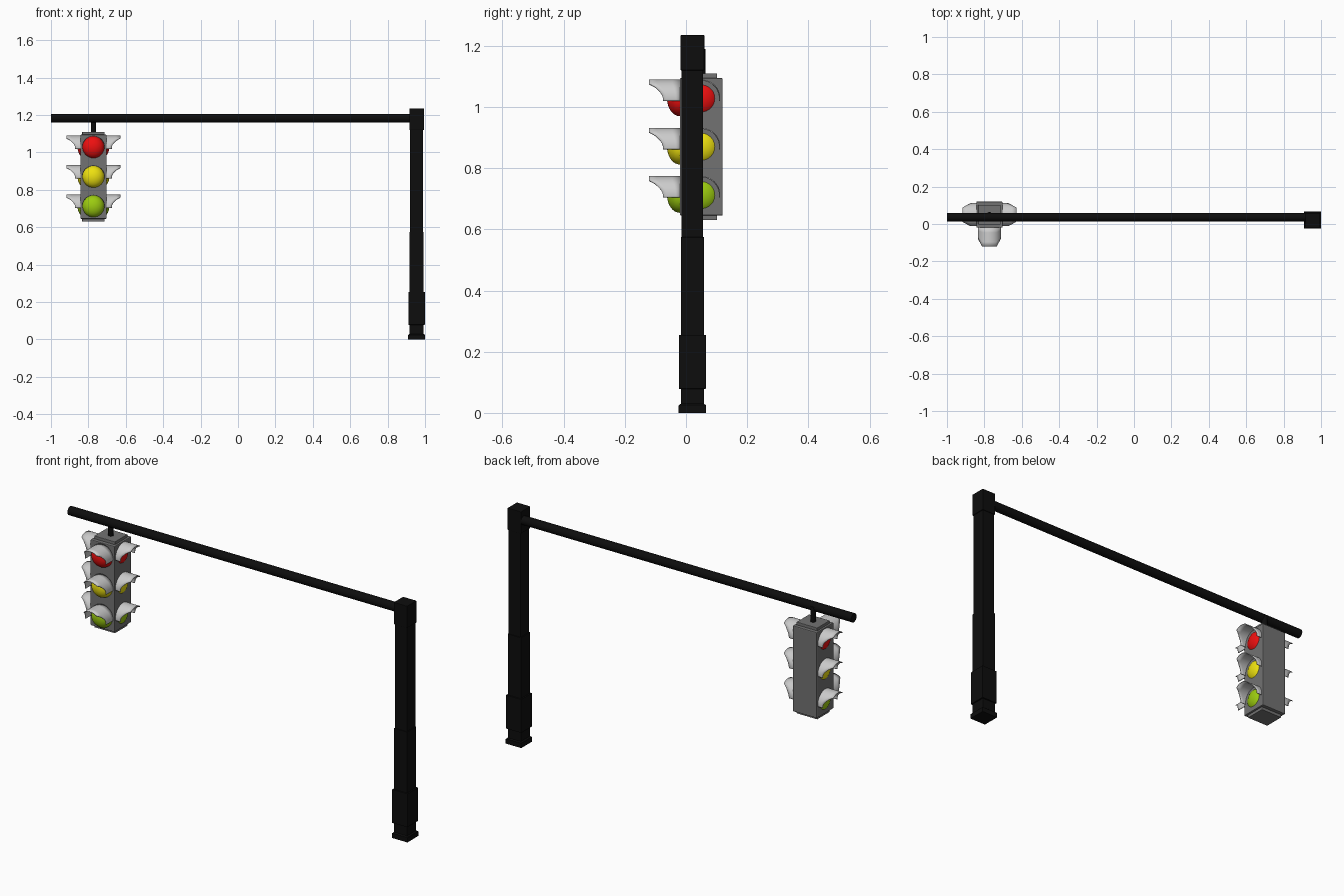
import bpy, bmesh
from math import sin, cos, radians, pi
from mathutils import Matrix, Vector

if "Cube" in bpy.data.objects:
    bpy.data.objects.remove(bpy.data.objects["Cube"])

CX, CY = -0.773, 0.05           # signal head axis
LIGHTS = {"red": (1.028, (0.85, 0.005, 0.005, 1)),
          "yellow": (0.87, (0.85, 0.75, 0.005, 1)),
          "green": (0.712, (0.33, 0.6, 0.005, 1))}


def material(name, color):
    m = bpy.data.materials.new(name)
    m.diffuse_color = color
    m.use_nodes = True
    m.node_tree.nodes["Principled BSDF"].inputs["Base Color"].default_value = m.diffuse_color
    return m


black = material("black_paint", (0.004, 0.004, 0.004, 1))
dark_grey = material("dark_grey", (0.17, 0.17, 0.17, 1))


def finish(name, bm, mat=None, smooth=False):
    bmesh.ops.recalc_face_normals(bm, faces=bm.faces)
    me = bpy.data.meshes.new(name)
    bm.to_mesh(me)
    bm.free()
    ob = bpy.data.objects.new(name, me)
    bpy.context.collection.objects.link(ob)
    if mat:
        me.materials.append(mat)
    if smooth:
        bpy.ops.object.select_all(action='DESELECT')
        ob.select_set(True)
        bpy.context.view_layer.objects.active = ob
        bpy.ops.object.shade_smooth_by_angle(angle=radians(40))
    return ob


def box(name, x, y, z0, z1, hx, hy, mat, bevel=0.0):
    bm = bmesh.new()
    bmesh.ops.create_cube(bm, size=1, matrix=Matrix.Translation((x, y, (z0 + z1) / 2))
                          @ Matrix.Diagonal((2 * hx, 2 * hy, z1 - z0, 1)))
    if bevel:
        bmesh.ops.bevel(bm, geom=bm.edges[:], offset=bevel, segments=2,
                        profile=0.5, affect='EDGES')
    return finish(name, bm, mat)


def rod(name, matrix, radius, length, sides, mat):
    bm = bmesh.new()
    bmesh.ops.create_cone(bm, cap_ends=True, segments=sides, radius1=radius,
                          radius2=radius, depth=length, matrix=matrix)
    return finish(name, bm, mat, True)


def square_loft(name, x, y, profile, mat):
    bm = bmesh.new()
    rings = [[bm.verts.new((x + sx * h, y + sy * h, z))
              for sx, sy in ((-1, -1), (1, -1), (1, 1), (-1, 1))] for z, h in profile]
    for a, b in zip(rings, rings[1:]):
        for i in range(4):
            j = (i + 1) % 4
            bm.faces.new((a[i], a[j], b[j], b[i]))
    bm.faces.new(rings[0][::-1])
    bm.faces.new(rings[-1])
    return finish(name, bm, mat)


# Stepped square post and its cap block
square_loft("post", 0.955, 0.021,
            [(0, 0.044), (0.025, 0.044), (0.03, 0.038), (0.078, 0.038), (0.079, 0.044),
             (0.254, 0.044), (0.255, 0.038), (0.574, 0.038), (0.575, 0.035), (1.13, 0.035)], black)
box("foot_plate", 0.955, 0.021, 0, 0.024, 0.045, 0.045, black)
box("post_cap", 0.955, 0.021, 1.12, 1.235, 0.039, 0.039, black, 0.002)

# Horizontal arm and hanger
rod("arm", Matrix.Translation((-0.03, 0.037, 1.183)) @ Matrix.Rotation(pi / 2, 4, 'Y'),
    0.023, 1.94, 16, black)
rod("hanger", Matrix.Translation((CX, CY, 1.145)), 0.014, 0.09, 16, black)

# Signal housing with top and bottom plates
box("housing", CX, CY, 0.645, 1.095, 0.07, 0.07, dark_grey, 0.004)
box("top_plate", CX, CY, 1.09, 1.11, 0.06, 0.052, dark_grey, 0.002)
box("bottom_plate", CX, CY, 0.63, 0.65, 0.06, 0.052, dark_grey, 0.002)

# Visor reach as a function of height above the lens centre
REACH = [(-0.02, 0.055), (0.0, 0.055), (0.01, 0.058), (0.02, 0.064),
         (0.036, 0.08), (0.042, 0.09), (0.047, 0.101), (0.07, 0.101)]


def reach(h):
    for (h0, r0), (h1, r1) in zip(REACH, REACH[1:]):
        if h <= h1:
            return r0 + (r1 - r0) * (h - h0) / (h1 - h0)
    return REACH[-1][1]


def visor(name, matrix):
    bm = bmesh.new()
    n, rows, r = 40, 4, 0.06
    grid = []
    for i in range(n + 1):
        a = radians(-8 + 196 * i / n)
        x, h = r * cos(a), r * sin(a)
        grid.append([bm.verts.new(matrix @ Vector((x, -reach(h) * k / rows, h)))
                     for k in range(rows + 1)])
    for a, b in zip(grid, grid[1:]):
        for k in range(rows):
            bm.faces.new((a[k], a[k + 1], b[k + 1], b[k]))
    ob = finish(name, bm, None, True)
    mod = ob.modifiers.new("thickness", 'SOLIDIFY')
    mod.thickness = 0.004
    mod.offset = 0


def lens(name, matrix, mat):
    bm = bmesh.new()
    bmesh.ops.create_uvsphere(bm, u_segments=32, v_segments=16, radius=1,
                              matrix=matrix @ Matrix.Diagonal((0.058, 0.042, 0.058, 1)))
    finish(name, bm, mat, True)


# Lenses and visors on the front and both sides (sides sit deeper)
for color, (z, rgba) in LIGHTS.items():
    mat = material(color + "_glass", rgba)
    for side, angle, dist in (("front", 0, 0.07), ("right", 90, 0.043), ("left", -90, 0.043)):
        m = (Matrix.Translation((CX, CY, z)) @ Matrix.Rotation(radians(angle), 4, 'Z')
             @ Matrix.Translation((0, -dist, 0)))
        lens(f"{color}_lens_{side}", m, mat)
        visor(f"{color}_visor_{side}", m)
